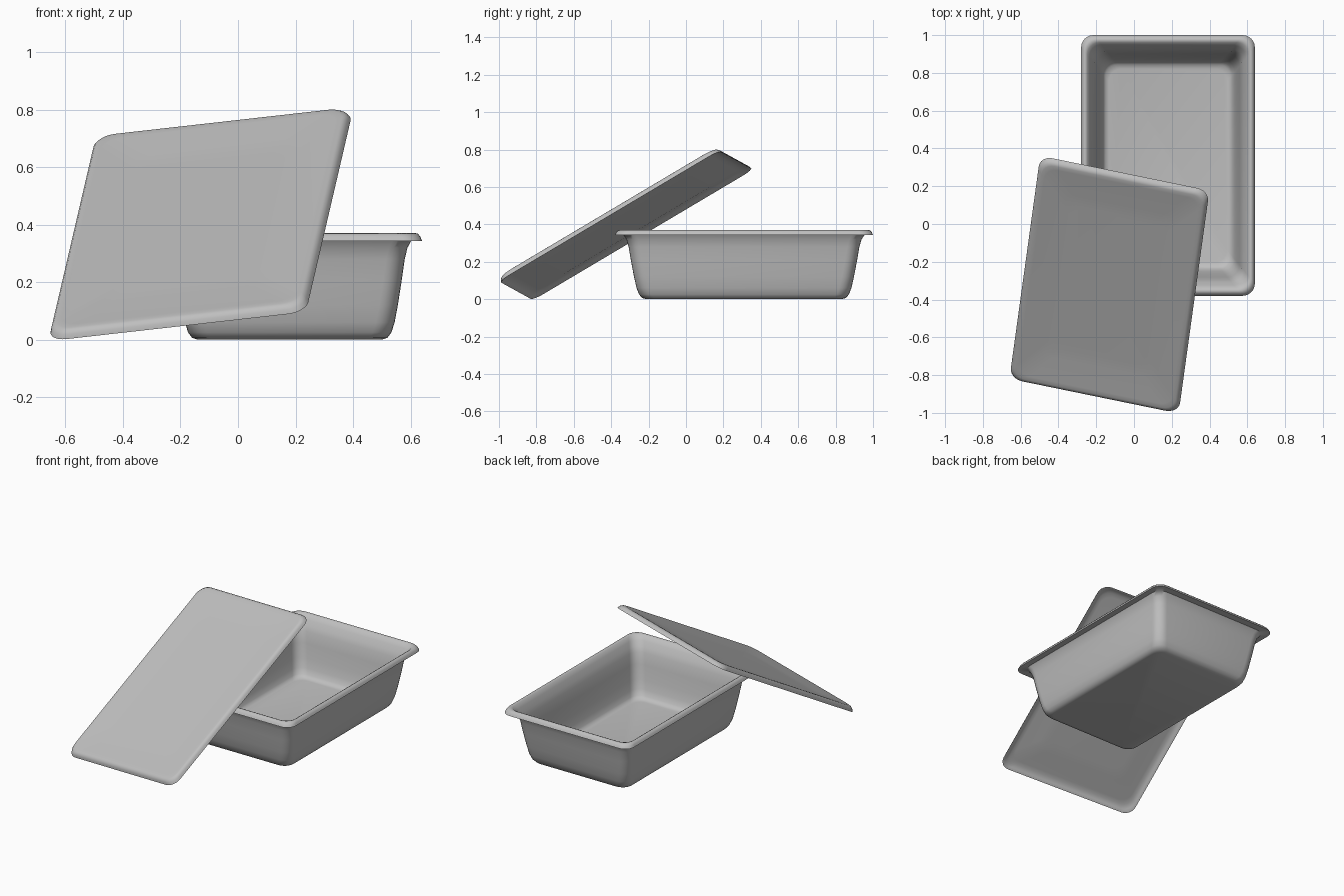
import bpy, bmesh, math
from mathutils import Matrix, Vector

cube = bpy.data.objects.get("Cube")
if cube:
    bpy.data.objects.remove(cube, do_unlink=True)

grey = bpy.data.materials.new("light_grey")
grey.use_nodes = True
COLOUR = (0.52, 0.52, 0.52, 1)
grey.diffuse_color = COLOUR
grey.node_tree.nodes["Principled BSDF"].inputs["Base Color"].default_value = COLOUR


def rounded_ring(bm, inset, z, radius, steps=7):
    """Rounded rectangle; inset 0 is the rim edge, 1 is the flat base."""
    hx, hy = 0.46 - 0.14 * inset, 0.69 - 0.17 * inset
    ring = []
    for k, (sx, sy) in enumerate([(1, 1), (-1, 1), (-1, -1), (1, -1)]):
        for i in range(steps):
            a = math.pi / 2 * (k + i / (steps - 1))
            ring.append(bm.verts.new((sx * (hx - radius) + radius * math.cos(a),
                                      sy * (hy - radius) + radius * math.sin(a), z)))
    return ring


def pressed_shell(name, profile, radius, matrix):
    """Loft rings along a profile of (inset, z), closed at both ends."""
    bm = bmesh.new()
    rings = [rounded_ring(bm, t, z, radius) for t, z in profile]
    for a, b in zip(rings, rings[1:]):
        for i in range(len(a)):
            j = (i + 1) % len(a)
            bm.faces.new((a[i], a[j], b[j], b[i]))
    bm.faces.new(rings[0][::-1])
    bm.faces.new(rings[-1])
    bmesh.ops.recalc_face_normals(bm, faces=bm.faces)
    mesh = bpy.data.meshes.new(name)
    bm.to_mesh(mesh)
    bm.free()
    mesh.materials.append(grey)
    obj = bpy.data.objects.new(name, mesh)
    obj.matrix_world = matrix
    bpy.context.collection.objects.link(obj)
    bpy.ops.object.select_all(action="DESELECT")
    obj.select_set(True)
    bpy.context.view_layer.objects.active = obj
    bpy.ops.object.shade_smooth_by_angle(angle=math.radians(50))
    return obj


# Deep tray: outside from the base up, over the rim, down to the floor
tray_profile = [(1, 0), (0.86, 0.006), (0.76, 0.025), (0.68, 0.06), (0.6, 0.12),
                (0.5, 0.21), (0.43, 0.28), (0.36, 0.32), (0.27, 0.343), (0, 0.343),
                (0.04, 0.358), (0.1, 0.368), (0.16, 0.37), (0.23, 0.365),
                (0.33, 0.34), (0.43, 0.31), (0.51, 0.28), (0.58, 0.21),
                (0.68, 0.12), (0.76, 0.065), (0.84, 0.03), (0.92, 0.015), (1.05, 0.01)]
pressed_shell("tray", tray_profile, 0.065, Matrix.Translation((0.18, 0.31, 0)))

# Shallow lid leaning on the tray: underside, rim, slightly recessed panel
lid_profile = [(1.5, 0.006), (1.1, 0.007), (0.4, 0.017), (0.25, 0.017), (0.1, 0.01),
               (0.03, 0), (0, 0), (0.04, 0.015), (0.1, 0.025), (0.17, 0.028),
               (0.3, 0.027), (1.1, 0.016), (1.5, 0.015)]
across = Vector((0.975, -0.2, 0.11)).normalized()
along = Vector((0.1, 0.856, 0.504))
along = (along - along.project(across)).normalized()
normal = across.cross(along)
axes = Matrix((across, along, normal)).transposed().to_4x4()
pressed_shell("lid", lid_profile, 0.065,
              Matrix.Translation((-0.13, -0.32, 0.395)) @ axes)
